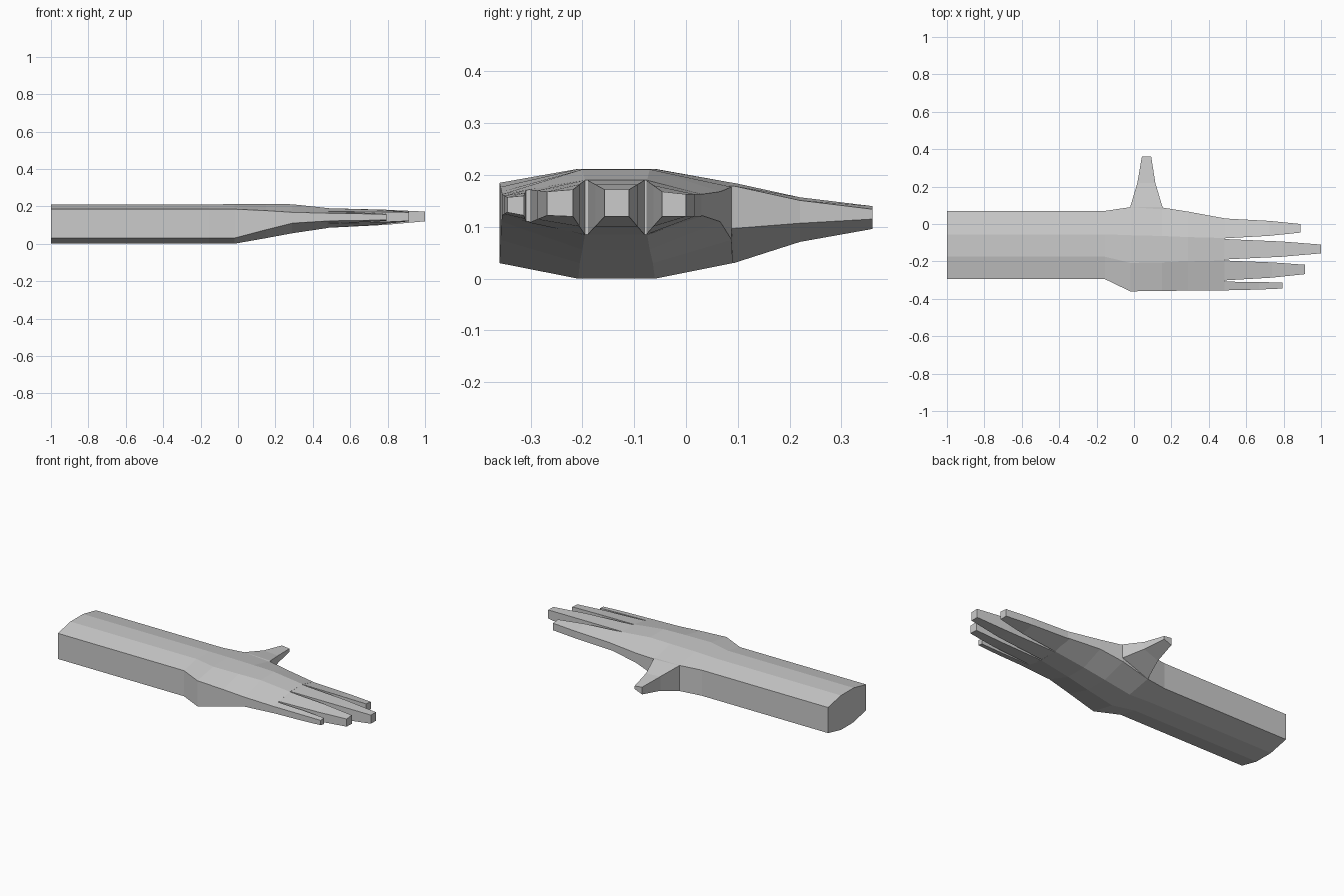
import bpy, bmesh

if "Cube" in bpy.data.objects:
    bpy.data.objects.remove(bpy.data.objects["Cube"])


def loft(name, sections):
    """Skin a list of equal-length point rings and cap both ends."""
    bm = bmesh.new()
    rings = [[bm.verts.new(p) for p in s] for s in sections]
    n = len(rings[0])
    for a, b in zip(rings, rings[1:]):
        for i in range(n):
            j = (i + 1) % n
            bm.faces.new((a[i], a[j], b[j], b[i]))
    bm.faces.new(rings[0])
    bm.faces.new(rings[-1])
    bmesh.ops.recalc_face_normals(bm, faces=bm.faces)
    me = bpy.data.meshes.new(name)
    bm.to_mesh(me)
    bm.free()
    ob = bpy.data.objects.new(name, me)
    bpy.context.collection.objects.link(ob)
    return ob


def body_ring(x, left, c1, c2, right, base, low, high, top):
    """Eight-sided ring: upright sides, sloped shoulders, flat top and bottom."""
    return [(x, left, low), (x, c1, base), (x, c2, base), (x, right, low),
            (x, right, high), (x, c2, top), (x, c1, top), (x, left, high)]


# forearm and palm
arm = (-0.295, -0.175, -0.055, 0.07, 0.002, 0.03, 0.185, 0.21)
loft("forearm_and_palm", [
    body_ring(-1.0, *arm),
    body_ring(-0.155, *arm),
    body_ring(-0.02, -0.36, -0.208, -0.06, 0.09, 0.0, 0.03, 0.185, 0.212),
    body_ring(0.15, -0.358, -0.205, -0.064, 0.088, 0.03, 0.075, 0.177, 0.212),
    body_ring(0.29, -0.356, -0.2, -0.07, 0.066, 0.056, 0.11, 0.168, 0.211),
    body_ring(0.485, -0.355, -0.195, -0.075, 0.03, 0.085, 0.122, 0.163, 0.19),
])

# fingers: each end is (y, bottom z, top z) for both sides of the finger
FINGERS = {
    "index_finger": (0.89, ((-0.077, .085, .19), (0.03, .12, .163)),
                     ((-0.046, .12, .168), (0.0, .12, .163))),
    "middle_finger": (1.0, ((-0.19, .085, .19), (-0.08, .085, .19)),
                      ((-0.157, .12, .172), (-0.11, .12, .172))),
    "ring_finger": (0.915, ((-0.302, .108, .172), (-0.195, .085, .19)),
                    ((-0.268, .122, .168), (-0.218, .12, .172))),
    "little_finger": (0.795, ((-0.355, .122, .163), (-0.308, .11, .171)),
                      ((-0.345, .128, .157), (-0.313, .122, .16))),
}
for name, (tip_x, root, tip) in FINGERS.items():
    rings = []
    for t, k in ((0.0, 0.0), (0.6, 0.45), (1.0, 1.0)):
        x = 0.475 + (tip_x - 0.475) * t
        a, b = [[r + (e - r) * k for r, e in zip(p, q)]
                for p, q in zip(root, tip)]
        rings.append([(x, a[0], a[1]), (x, b[0], b[1]),
                      (x, b[0], b[2]), (x, a[0], a[2])])
    loft(name, rings)

# thumb: wedge section, deeper on the wrist side
loft("thumb", [
    [(x0, y, low), (x1, y, mid), (x1, y, top - 0.006), (x0, y, top)]
    for y, x0, x1, low, mid, top in (
        (0.07, -0.02, 0.16, 0.03, 0.095, 0.185),
        (0.092, -0.02, 0.152, 0.03, 0.097, 0.185),
        (0.22, 0.018, 0.114, 0.071, 0.107, 0.157),
        (0.36, 0.042, 0.092, 0.096, 0.115, 0.14))
])
